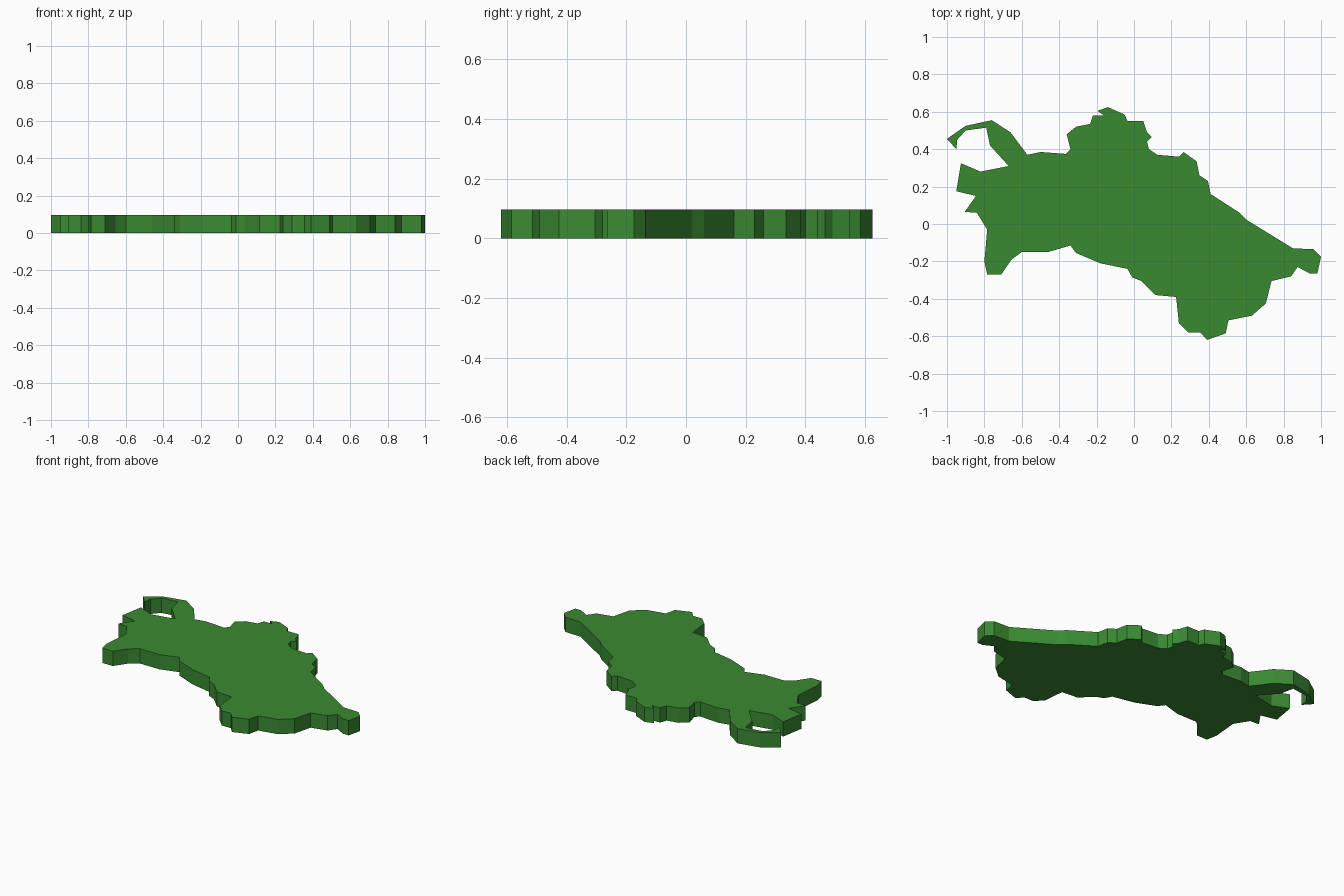
import bpy, bmesh

HEIGHT = 0.096

# Traced profile, clockwise from the tip of the north-west spit
outline = [
    (-.95, .40), (-1, .455), (-.90, .525), (-.76, .555), (-.66, .49), (-.57, .37), (-.50, .385),
    (-.365, .375), (-.34, .40), (-.36, .48), (-.31, .52), (-.235, .535), (-.22, .58),
    (-.16, .58), (-.195, .605), (-.14, .625), (-.05, .585), (-.035, .55), (.05, .55), (.07, .49),
    (.095, .465), (.07, .44), (.08, .40), (.125, .37), (.24, .36), (.265, .385), (.335, .335),
    (.35, .26), (.395, .23), (.41, .16), (.565, .06), (.605, .02), (.85, -.13),
    (.96, -.135), (1, -.175), (.98, -.265), (.94, -.265), (.875, -.23), (.84, -.28), (.735, -.305),
    (.705, -.425), (.63, -.49), (.505, -.515), (.49, -.585), (.39, -.62), (.355, -.58),
    (.29, -.58), (.24, -.53), (.225, -.39), (.115, -.38), (.04, -.305), (-.01, -.285),
    (-.035, -.24), (-.18, -.21), (-.31, -.155), (-.34, -.115), (-.46, -.15), (-.60, -.15),
    (-.655, -.19), (-.71, -.27), (-.785, -.27), (-.80, -.2), (-.785, -.03), (-.84, .06),
    (-.905, .065), (-.845, .15), (-.95, .175), (-.925, .325), (-.82, .28),
    (-.67, .31), (-.77, .42), (-.79, .515), (-.90, .50), (-.945, .45),
]

# Slab: fill the profile and extrude it upward
bm = bmesh.new()
base = bm.faces.new([bm.verts.new((x, y, 0)) for x, y in outline])
top = bmesh.ops.extrude_face_region(bm, geom=[base], use_keep_orig=True)
bmesh.ops.translate(bm, vec=(0, 0, HEIGHT),
                    verts=[v for v in top["geom"] if isinstance(v, bmesh.types.BMVert)])
# Clean triangulation of the concave caps
bmesh.ops.triangulate(bm, faces=[f for f in bm.faces if len(f.verts) > 4])
bmesh.ops.recalc_face_normals(bm, faces=bm.faces)

mesh = bpy.data.meshes.new("territory_slab")
bm.to_mesh(mesh)
bm.free()

green = bpy.data.materials.new("green")
green.diffuse_color = (0.042, 0.254, 0.032, 1)
mesh.materials.append(green)
slab = bpy.data.objects.new("territory_slab", mesh)
bpy.context.collection.objects.link(slab)
